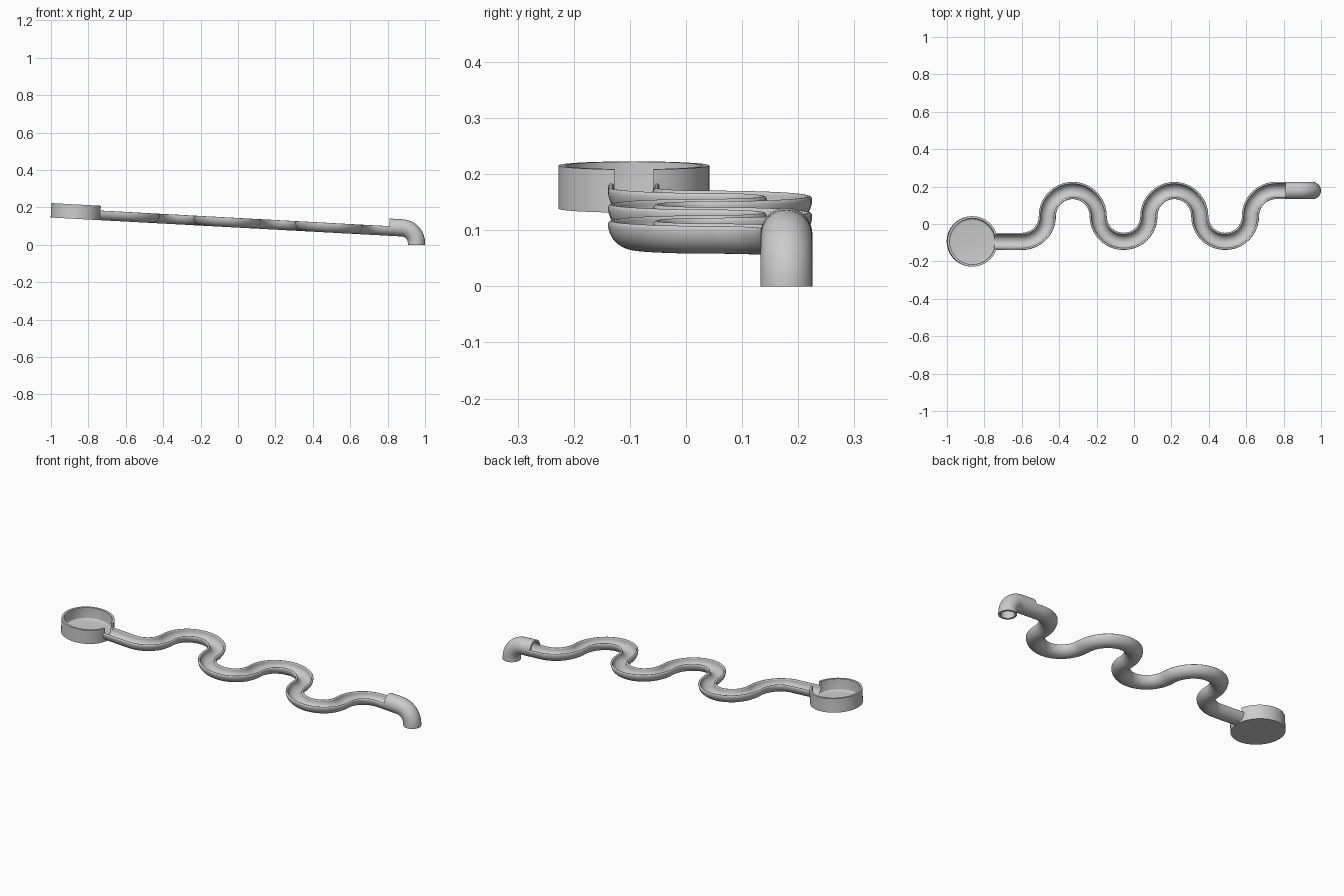
import bpy
import bmesh
from math import sin, cos, pi, atan
from mathutils import Matrix, Vector

if "Cube" in bpy.data.objects:
    bpy.data.objects.remove(bpy.data.objects["Cube"])

TILT = atan(0.054)              # downhill slope of the whole run
OUT, INN = 0.046, 0.035         # pipe outer and inner radius
LOW, HIGH = -0.093, 0.179       # centre line at the troughs and crests
MID, BEND = (LOW + HIGH) / 2, (HIGH - LOW) / 2
CUP_X, CUP_R = -0.866, 0.1345
PIPE_END = 0.81
SLOPE = Matrix.Translation((0, 0, 0.1377)) @ Matrix.Rotation(TILT, 4, 'Y')

grey = bpy.data.materials.new("light_grey")
grey.use_nodes = True
grey.diffuse_color = (0.6, 0.6, 0.6, 1)
grey.node_tree.nodes["Principled BSDF"].inputs["Base Color"].default_value = (0.6, 0.6, 0.6, 1)


def finish(name, bm, matrix):
    bmesh.ops.transform(bm, matrix=matrix, verts=bm.verts)
    bmesh.ops.recalc_face_normals(bm, faces=bm.faces)
    mesh = bpy.data.meshes.new(name)
    bm.to_mesh(mesh)
    bm.free()
    mesh.materials.append(grey)
    obj = bpy.data.objects.new(name, mesh)
    bpy.context.collection.objects.link(obj)
    return obj


def activate(obj):
    bpy.ops.object.select_all(action='DESELECT')
    obj.select_set(True)
    bpy.context.view_layer.objects.active = obj


def smooth(obj):
    activate(obj)
    bpy.ops.object.shade_smooth_by_angle(angle=0.6)


def sweep(path, profile, caps):
    """Carry a closed (side, up) profile along (point, side, up) frames."""
    bm = bmesh.new()
    rings = [[bm.verts.new(p + s * a + u * b) for a, b in profile] for p, s, u in path]
    n = len(profile)
    for r, q in zip(rings, rings[1:]):
        for i in range(n):
            j = (i + 1) % n
            bm.faces.new((r[i], r[j], q[j], q[i]))
    if caps:
        bm.faces.new(rings[0])
        bm.faces.new(rings[-1])
    return bm


def arc(radius, start, end, steps, cx=0.0, cy=0.0):
    return [(cx + radius * cos(start + (end - start) * i / steps),
             cy + radius * sin(start + (end - start) * i / steps)) for i in range(steps + 1)]


# Centre line of the channel: (x, y, heading) through alternating bends
line = [(-0.745, LOW, 0.0)]
x = CUP_X + 0.266
steps = 20
for k in range(6):
    up_bend = k % 2 == 0                       # trough bends turn left, crests turn right
    first = 0.0 if k == 0 else -pi / 2
    last = 0.0 if k == 5 else pi / 2
    for i in range(steps + 1):
        if i == 0 and k > 0:
            continue
        t = first + (last - first) * i / steps
        line.append((x + BEND * sin(t), MID + BEND * cos(t) * (-1 if up_bend else 1),
                     t if up_bend else -t))
    x += 2 * BEND
line.append((PIPE_END + 0.003, HIGH, 0.0))
Z = Vector((0, 0, 1))
frames = [(Vector((px, py, 0)), Vector((-sin(h), cos(h), 0)), Z) for px, py, h in line]

# Open half-pipe with rounded lips
wall = (OUT - INN) / 2
lip = (OUT + INN) / 2
gutter = (arc(OUT, pi, 2 * pi, 24) + arc(wall, 0, pi, 6, lip)[1:-1]
          + arc(INN, 2 * pi, pi, 24) + arc(wall, 0, pi, 6, -lip)[1:-1])
smooth(finish("winding_channel", sweep(frames, gutter, True), SLOPE))

# Round cup with a small inner fillet, turned from a profile
bm = bmesh.new()
inner = CUP_R - 0.012
outline = ([(0, -OUT), (CUP_R, -OUT), (CUP_R, 0.031), (inner, 0.031)]
           + arc(0.01, 0, -pi / 2, 5, inner - 0.01, -INN + 0.01) + [(0, -INN)])
verts = [bm.verts.new((r, 0, z)) for r, z in outline]
edges = [bm.edges.new(pair) for pair in zip(verts, verts[1:])]
bmesh.ops.spin(bm, geom=verts + edges, cent=(0, 0, 0), axis=(0, 0, 1),
               angle=2 * pi, steps=72, use_merge=True)
bmesh.ops.remove_doubles(bm, verts=bm.verts, dist=0.00001)
cup = finish("cup", bm, SLOPE @ Matrix.Translation((CUP_X, LOW, 0)))

# Outlet slot cut through the cup wall to match the channel
slot = arc(INN - 0.0002, pi, 2 * pi, 24) + [(INN, 0.1), (-INN, 0.1)]
ends = [(Vector((sx, LOW, 0)), Vector((0, 1, 0)), Z) for sx in (-0.79, -0.7)]
cutter = finish("slot_cutter", sweep(ends, slot, True), SLOPE)
cutter.hide_render = True
cut = cup.modifiers.new("slot", 'BOOLEAN')
cut.operation = 'DIFFERENCE'
cut.solver = 'EXACT'
cut.object = cutter
activate(cup)
bpy.ops.object.modifier_apply(modifier=cut.name)
bpy.data.objects.remove(cutter)
smooth(cup)

# Closed spout turning straight down to the ground
R = 0.08
side = Vector((0, 1, 0))
start = SLOPE @ Vector((PIPE_END, HIGH, 0))
cx = 0.954 - R
run = cx + R * sin(TILT)
cz = start.z - (run - start.x) * 0.054 - R * cos(TILT)
spout = [(start, side, Vector((sin(TILT), 0, cos(TILT))))]
for i in range(19):
    t = TILT + (pi / 2 - TILT) * i / 18
    up = Vector((sin(t), 0, cos(t)))
    spout.append((Vector((cx, HIGH, cz)) + up * R, side, up))
spout.append((Vector((cx + R, HIGH, 0)), side, Vector((1, 0, 0))))
ring = arc(OUT, 0, 2 * pi, 48)[:-1]
pipe = finish("spout", sweep(spout, ring, False), Matrix())
shell = pipe.modifiers.new("wall", 'SOLIDIFY')
shell.thickness = OUT - INN
shell.offset = -1
activate(pipe)
bpy.ops.object.modifier_apply(modifier=shell.name)
smooth(pipe)
